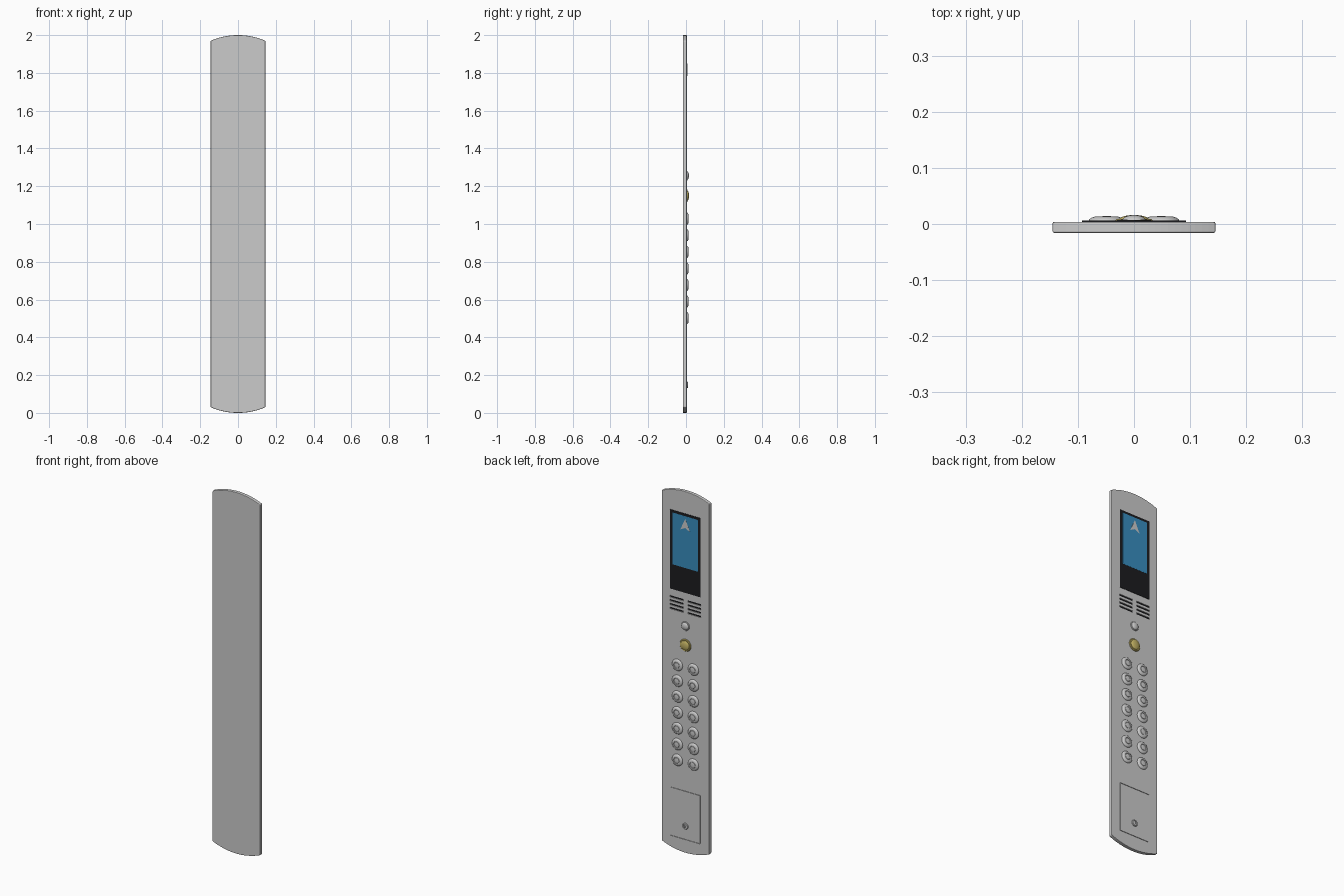
import bpy, bmesh, math

if "Cube" in bpy.data.objects:
    bpy.data.objects.remove(bpy.data.objects["Cube"])

FACE = 0.004      # y of the plate's working face
BACK = -0.016


def mat(name, rgb):
    m = bpy.data.materials.new(name)
    m.diffuse_color = (*rgb, 1)
    m.use_nodes = True
    m.node_tree.nodes["Principled BSDF"].inputs["Base Color"].default_value = m.diffuse_color
    return m


black = mat("black", (0.012, 0.012, 0.014))
blue = mat("blue", (0.04, 0.27, 0.52))
gold = mat("gold", (0.55, 0.45, 0.13))
white = mat("white", (0.8, 0.8, 0.8))


def finish(name, bm, material=None, smooth=True):
    bmesh.ops.recalc_face_normals(bm, faces=bm.faces)
    me = bpy.data.meshes.new(name)
    bm.to_mesh(me)
    bm.free()
    ob = bpy.data.objects.new(name, me)
    bpy.context.collection.objects.link(ob)
    if material:
        me.materials.append(material)
    if smooth:
        bpy.ops.object.select_all(action='DESELECT')
        ob.select_set(True)
        bpy.context.view_layer.objects.active = ob
        bpy.ops.object.shade_smooth_by_angle(angle=math.radians(35))
    return ob


def extrude(bm, pts, y0, y1):
    """Prism from an (x, z) outline between two depths."""
    f = bm.faces.new([bm.verts.new((x, y0, z)) for x, z in pts])
    r = bmesh.ops.extrude_face_region(bm, geom=[f])
    vs = [v for v in r["geom"] if isinstance(v, bmesh.types.BMVert)]
    bmesh.ops.translate(bm, verts=vs, vec=(0, y1 - y0, 0))


def prism(name, pts, y0, y1, material=None):
    bm = bmesh.new()
    extrude(bm, pts, y0, y1)
    return finish(name, bm, material, False)


def rect(x0, x1, z0, z1):
    return [(x0, z0), (x1, z0), (x1, z1), (x0, z1)]


def lathe(name, x, z, profile, material=None, n=32):
    """Turn (radius, height above face) points about the y axis."""
    bm = bmesh.new()
    rings = []
    for r, h in profile:
        rings.append([bm.verts.new((x + r * math.cos(2 * math.pi * i / n), FACE + h,
                                    z + r * math.sin(2 * math.pi * i / n))) for i in range(n)])
    for a, b in zip(rings, rings[1:]):
        for i in range(n):
            bm.faces.new((a[i], a[(i + 1) % n], b[(i + 1) % n], b[i]))
    bm.faces.new(rings[0])
    bm.faces.new(rings[-1])
    return finish(name, bm, material)


def dome(r, base, top, steps=7):
    return [(r * math.cos(t), base + (top - base) * math.sin(t))
            for t in [math.pi / 2 * i / steps * 0.97 for i in range(steps + 1)]]


# Plate with arched ends
W, SAG, N = 0.145, 0.03, 24
R = (W * W + SAG * SAG) / (2 * SAG)
arc = [(x, 2 - R + math.sqrt(R * R - x * x)) for x in [W - 2 * W * i / N for i in range(N + 1)]]
plate = prism("plate", arc + [(x, 2 - z) for x, z in reversed(arc)], BACK, FACE)
bev = plate.modifiers.new("bevel", 'BEVEL')
bev.width, bev.segments, bev.limit_method = 0.003, 2, 'ANGLE'
bev.angle_limit = math.radians(40)

# Cutter for speaker slots and the door's outline groove
DX, D0, D1, G = 0.093, 0.073, 0.343, 0.003
slots = [(s, 1.397 - 0.0215 * k) for s in (-1, 1) for k in range(4)]
bm = bmesh.new()
for s, z in slots:
    extrude(bm, rect(s * 0.055 - 0.041, s * 0.055 + 0.041, z - 0.005, z + 0.005), FACE - 0.008, FACE + 0.01)
o = [bm.verts.new((x, FACE - 0.003, z)) for x, z in rect(-DX, DX, D0, D1)]
i = [bm.verts.new((x, FACE - 0.003, z)) for x, z in rect(-DX + G, DX - G, D0 + G, D1 - G)]
ring = [bm.faces.new((o[k], o[(k + 1) % 4], i[(k + 1) % 4], i[k])) for k in range(4)]
r = bmesh.ops.extrude_face_region(bm, geom=ring)
bmesh.ops.translate(bm, verts=[v for v in r["geom"] if isinstance(v, bmesh.types.BMVert)], vec=(0, 0.013, 0))
cutter = finish("groove_cutter", bm, None, False)
boo = plate.modifiers.new("cuts", 'BOOLEAN')
boo.operation, boo.object, boo.solver = 'DIFFERENCE', cutter, 'EXACT'
bpy.context.view_layer.objects.active = plate
plate.select_set(True)
for m in ("bevel", "cuts"):
    bpy.ops.object.modifier_apply(modifier=m)
bpy.data.objects.remove(cutter)

# Dark floors in the speaker slots
bm = bmesh.new()
for s, z in slots:
    extrude(bm, rect(s * 0.055 - 0.041, s * 0.055 + 0.041, z - 0.005, z + 0.005), FACE - 0.009, FACE - 0.004)
finish("speaker_slots", bm, black, False)

# Display: bezel, lit screen, direction arrow
prism("display_bezel", rect(-0.093, 0.093, 1.44, 1.878), FACE - 0.001, FACE + 0.002, black)
prism("display_screen", rect(-0.077, 0.077, 1.578, 1.865), FACE + 0.001, FACE + 0.0026, blue)
prism("direction_arrow", [(0, 1.85), (0.03, 1.784), (0, 1.8), (-0.03, 1.784)], FACE + 0.002, FACE + 0.0032)

# Indicator lamp and alarm button
lathe("lamp_ring", 0, 1.256, [(0.025, -0.001), (0.025, 0.002), (0.023, 0.004), (0.019, 0.004)])
lathe("lamp_dome", 0, 1.256, dome(0.021, 0.002, 0.012), white)
lathe("alarm_ring", 0, 1.15, [(0.034, -0.001), (0.034, 0.002), (0.031, 0.005), (0.026, 0.005)], gold)
lathe("alarm_dome", 0, 1.15, dome(0.026, 0.004, 0.012), gold)

# Two columns of floor buttons
button = [(0.032, -0.001), (0.032, 0.002), (0.030, 0.005), (0.026, 0.0075), (0.021, 0.009),
          (0.0175, 0.009), (0.0165, 0.007), (0.0155, 0.007), (0.0145, 0.0088), (0.008, 0.0098), (0.001, 0.010)]
for row in range(7):
    for side in (-1, 1):
        lathe(f"floor_button_{row}_{'a' if side < 0 else 'b'}", side * 0.049, 1.028 - row * 0.0877, button)

# Key lock on the service door
lathe("door_lock", 0, 0.148, [(0.017, -0.001), (0.017, 0.004), (0.015, 0.006), (0.011, 0.006), (0.010, 0.0045), (0.001, 0.0045)])
prism("key_slot", rect(-0.002, 0.002, 0.141, 0.155), FACE + 0.003, FACE + 0.005, black)
